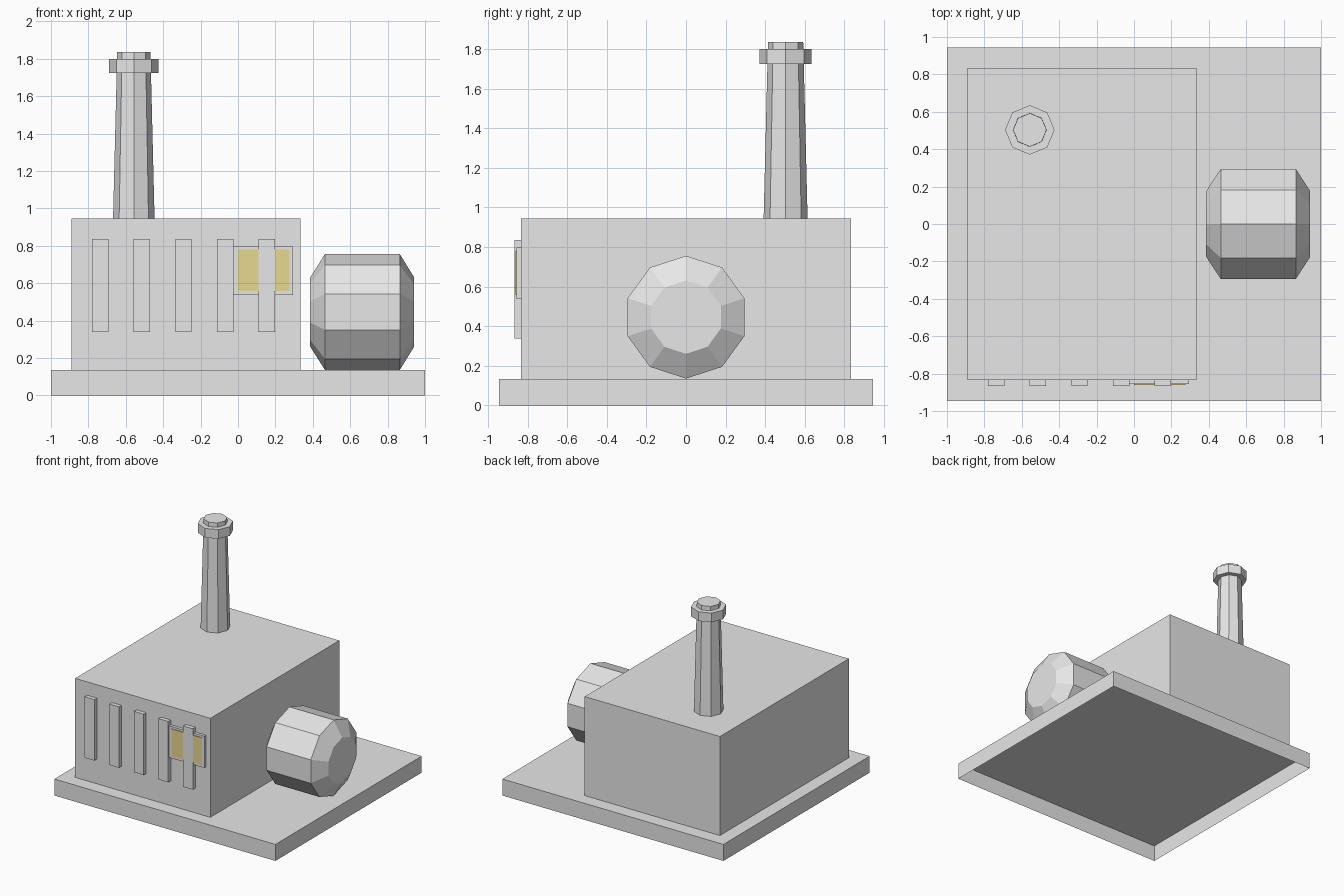
import bpy, bmesh, math
from mathutils import Matrix

if "Cube" in bpy.data.objects:
    bpy.data.objects.remove(bpy.data.objects["Cube"])


def material(name, rgb):
    m = bpy.data.materials.new(name)
    m.diffuse_color = (*rgb, 1)
    m.use_nodes = True
    m.node_tree.nodes["Principled BSDF"].inputs["Base Color"].default_value = m.diffuse_color
    return m


GREY = material("light grey", (0.8, 0.8, 0.8))
YELLOW = material("window yellow", (0.8, 0.69, 0.29))


def finish(bm, name, mat):
    mesh = bpy.data.meshes.new(name)
    bm.to_mesh(mesh)
    bm.free()
    mesh.materials.append(mat)
    obj = bpy.data.objects.new(name, mesh)
    bpy.context.collection.objects.link(obj)
    return obj


def box(name, x, y, z, mat=GREY, open_bottom=False):
    """Box from (min, max) ranges on each axis."""
    bm = bmesh.new()
    bmesh.ops.create_cube(bm, size=1)
    for v in bm.verts:
        v.co = [r[0] if c < 0 else r[1] for c, r in zip(v.co, (x, y, z))]
    if open_bottom:
        bm.normal_update()
        down = [f for f in bm.faces if f.normal.z < -0.5]
        bmesh.ops.delete(bm, geom=down, context='FACES_ONLY')
    return finish(bm, name, mat)


def lathe(name, profile, sides, transform, mat=GREY):
    """Capped faceted solid from (radius, height) rings around local z."""
    bm = bmesh.new()
    rings = [[bm.verts.new((r * math.cos(math.tau * i / sides),
                            r * math.sin(math.tau * i / sides), h))
              for i in range(sides)] for r, h in profile]
    for a, b in zip(rings, rings[1:]):
        for i in range(sides):
            j = (i + 1) % sides
            bm.faces.new((a[i], a[j], b[j], b[i]))
    bm.faces.new(rings[0][::-1])
    bm.faces.new(rings[-1])
    bm.transform(transform)
    return finish(bm, name, mat)


# Base slab (hollow underneath) and main building
box("base", (-1, 1), (-0.945, 0.945), (0, 0.135), open_bottom=True)
box("building", (-0.89, 0.333), (-0.833, 0.833), (0.135, 0.945), open_bottom=True)

# Tapered chimney with collar
at = Matrix.Translation((-0.557, 0.503, 0))
lathe("chimney", [(0.111, 0.945), (0.089, 1.835)], 8, at)
lathe("chimney_collar", [(0.132, 1.725), (0.132, 1.80)], 8, at)

# Horizontal tank, axis along x, one corner pointing up
lie = Matrix.Translation((0, 0, 0.446)) @ Matrix.Rotation(math.pi / 2, 4, 'Y')
lathe("tank", [(0.185, 0.386), (0.31, 0.465), (0.31, 0.865), (0.185, 0.942)], 10, lie)

# Vertical ribs on the front wall
for i in range(5):
    cx = -0.737 + 0.2228 * i
    box(f"rib_{i + 1}", (cx - 0.0435, cx + 0.0435), (-0.866, -0.82), (0.338, 0.836))

# Window frame and pane behind the last rib
box("window_frame", (-0.024, 0.295), (-0.856, -0.82), (0.538, 0.797))
box("window_pane", (0, 0.275), (-0.861, -0.855), (0.557, 0.78), YELLOW)
